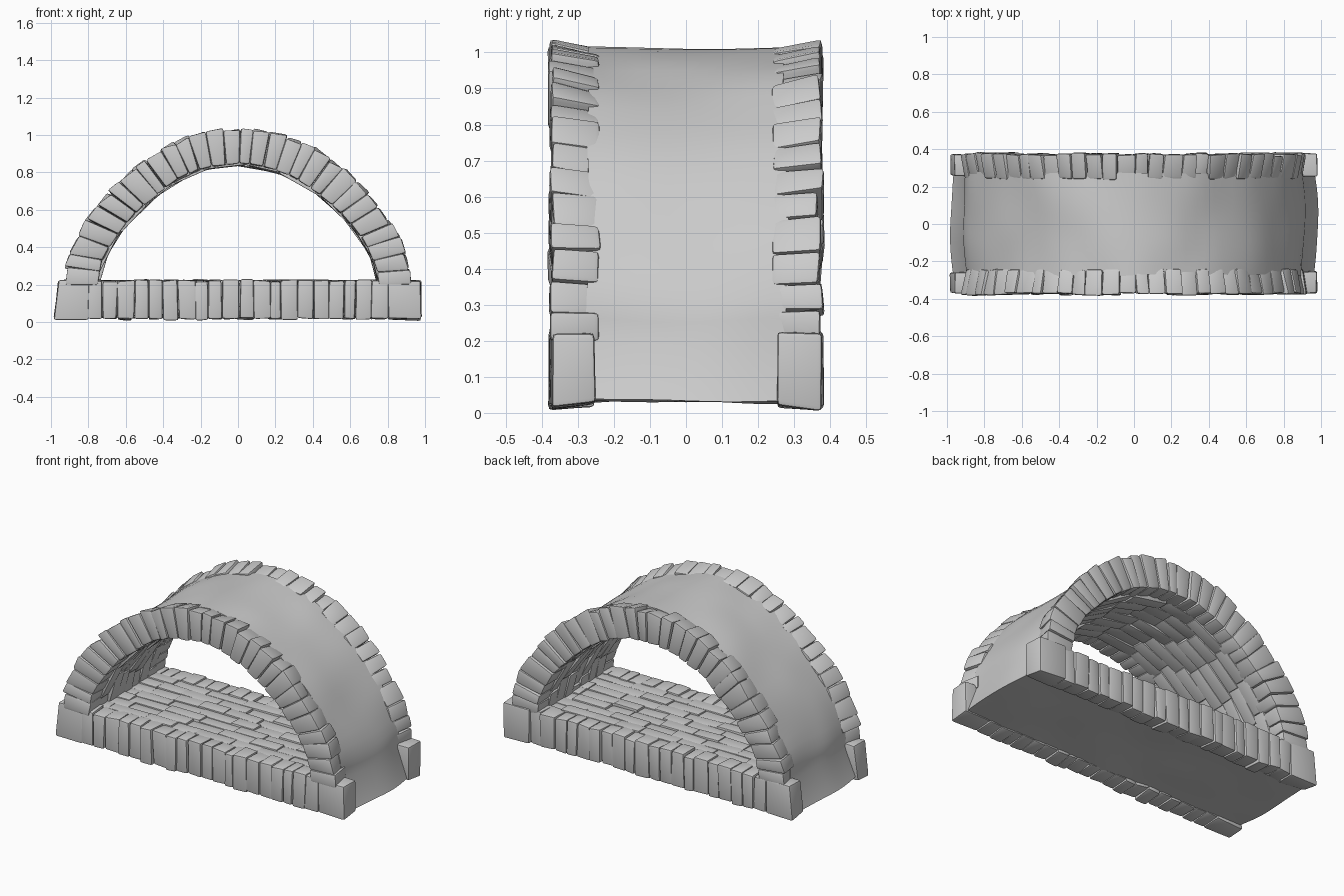
import bpy, bmesh, math, random
from mathutils import Vector, noise

random.seed(7)
if "Cube" in bpy.data.objects:
    bpy.data.objects.remove(bpy.data.objects["Cube"])

stone = bpy.data.materials.new("grey stone")
stone.use_nodes = True
GREY = (0.6, 0.6, 0.6, 1)
stone.diffuse_color = GREY
stone.node_tree.nodes["Principled BSDF"].inputs["Base Color"].default_value = GREY

HALF, INNER_Y, FLOOR = 0.375, 0.255, 0.215


def arch(t, width, height):
    """Point on the arch curve, slightly flared at its feet."""
    c = math.cos(t)
    return Vector((width * c + 0.11 * c * abs(c) ** 5, 0, 0.2 + height * math.sin(t)))


def outer(t):
    return arch(t, 0.82, 0.835)


def inner(t):
    return arch(t, 0.64, 0.645)


def jitter(a):
    return random.uniform(-a, a)


def add_block(bm, corners, wobble=0.004):
    """Six-sided block; corners are two matching quads."""
    v = [bm.verts.new(Vector(c) + Vector((jitter(wobble), jitter(wobble), jitter(wobble))))
         for c in corners]
    bm.faces.new(v[:4])
    bm.faces.new(v[7:3:-1])
    for i in range(4):
        j = (i + 1) % 4
        bm.faces.new((v[j], v[i], v[i + 4], v[j + 4]))


def finish(name, bm, bevel=0.0, rough=0.0, angle=45):
    bmesh.ops.recalc_face_normals(bm, faces=bm.faces)
    if bevel:
        bmesh.ops.bevel(bm, geom=bm.edges[:], offset=bevel, segments=2,
                        profile=0.6, affect="EDGES", clamp_overlap=True)
    for v in bm.verts:
        v.co += noise.noise_vector(v.co * 7) * rough
    mesh = bpy.data.meshes.new(name)
    bm.to_mesh(mesh)
    bm.free()
    mesh.materials.append(stone)
    ob = bpy.data.objects.new(name, mesh)
    bpy.context.collection.objects.link(ob)
    bpy.ops.object.select_all(action="DESELECT")
    ob.select_set(True)
    bpy.context.view_layer.objects.active = ob
    bpy.ops.object.shade_smooth_by_angle(angle=math.radians(angle))


def arch_rim(name, side):
    """Ring of wedge stones, tapering towards the tunnel."""
    bm = bmesh.new()
    count = 30
    cuts = [math.pi * (i + (jitter(0.14) if 0 < i < count else 0)) / count
            for i in range(count + 1)]
    for a, b in zip(cuts, cuts[1:]):
        grow, front = jitter(0.009), HALF + jitter(0.006)
        tilt = jitter(0.007)
        quads = []
        for y, drop in ((front, 0), (INNER_Y - 0.015, 0.028)):
            for t, end, s in ((a, inner, 1), (b, inner, 1), (b, outer, -1), (a, outer, 1)):
                p = end(t)
                ray = (outer(t) - inner(t)).normalized()
                if end is outer:
                    p += ray * (grow - drop + s * tilt)
                quads.append((p.x, side * y, p.z))
        add_block(bm, quads)
    finish(name, bm, 0.014, 0.006)


def base_rim(name, side):
    """Row of upright stones with a large block at each end."""
    bm = bmesh.new()
    count = 20
    cuts = [-0.8 + 1.6 * i / count + (jitter(0.012) if 0 < i < count else 0)
            for i in range(count + 1)]
    cuts = [-0.985] + cuts + [0.98]
    for i, (a, b) in enumerate(zip(cuts, cuts[1:])):
        front = HALF + jitter(0.006)
        low, high = 0.014 + jitter(0.005), 0.222 + jitter(0.005)
        top_a = a + 0.025 if i == 0 else a
        quads = []
        for y, d in ((front, 0), (INNER_Y, 0.01)):
            quads += [(a, side * y, low + d), (b, side * y, low + d),
                      (b, side * y, high), (top_a, side * y, high)]
        add_block(bm, quads)
    finish(name, bm, 0.013, 0.006)


def tunnel_shell():
    """Worn outer skin and underside, with the opening through it."""
    n, m, rows = 44, 16, 12
    ts = [math.pi * i / n for i in range(n + 1)]
    skin, hole = [], []
    for t in ts:
        ray = (outer(t) - inner(t)).normalized()
        skin.append(outer(t) - ray * 0.028)
        hole.append(inner(t) + ray * 0.012)
    for i in range(m + 1):
        f = 1 - 2 * i / m
        skin.append(Vector((-0.965 * f, 0, 0.035)))
        hole.append(Vector((-0.75 * f, 0, FLOOR - 0.012)))
    bm = bmesh.new()

    def tube(loop, rough):
        rings = []
        for r in range(rows + 1):
            y = (2 * r / rows - 1) * 0.275
            ring = []
            for p in loop:
                q = Vector((p.x, y, p.z))
                q += noise.noise_vector(Vector((p.x * 4, y * 3, p.z * 4))) * rough
                if rough:
                    q.x *= 1 + 0.02 * (1 - (y / 0.275) ** 2) * max(0, 1 - p.z * 2)
                ring.append(bm.verts.new(q))
            rings.append(ring)
        k = len(loop)
        for ra, rb in zip(rings, rings[1:]):
            for i in range(k):
                j = (i + 1) % k
                bm.faces.new((ra[i], ra[j], rb[j], rb[i]))
        return rings

    a, b = tube(skin, 0.016), tube(hole, 0)
    k = len(skin)
    for e in (0, -1):
        for i in range(k):
            j = (i + 1) % k
            bm.faces.new((a[e][i], a[e][j], b[e][j], b[e][i]))
    finish("tunnel_shell", bm, angle=50)


def brick_lining(name, place, length, rows=7):
    """Staggered bricks; place(s, lift) maps 0..1 along the course to a point."""
    bm = bmesh.new()
    width = 2 * (INNER_Y + 0.015) / rows
    for r in range(rows):
        y0 = -INNER_Y - 0.015 + r * width
        s = -length * random.random()
        while s < 1:
            e = s + length * random.uniform(0.75, 1.25)
            a, b = max(s, 0), min(e, 1)
            s = e
            if b - a < 0.01:
                continue
            quads = []
            for lift in (-0.02, random.uniform(-0.004, 0.01)):
                pa, pb = place(a, lift), place(b, lift)
                quads += [(pa.x, y0, pa.z), (pb.x, y0, pb.z),
                          (pb.x, y0 + width, pb.z), (pa.x, y0 + width, pa.z)]
            add_block(bm, quads, 0.003)
    finish(name, bm, 0.005)


def vault_place(s, lift):
    t = math.pi * s
    return inner(t) - (outer(t) - inner(t)).normalized() * lift


def floor_place(s, lift):
    return Vector((-0.77 + 1.54 * s, 0, FLOOR + lift))


tunnel_shell()
for label, side in (("front", -1), ("back", 1)):
    arch_rim(label + "_arch_stones", side)
    base_rim(label + "_base_stones", side)
brick_lining("vault_bricks", vault_place, 0.1)
brick_lining("floor_bricks", floor_place, 0.13)
